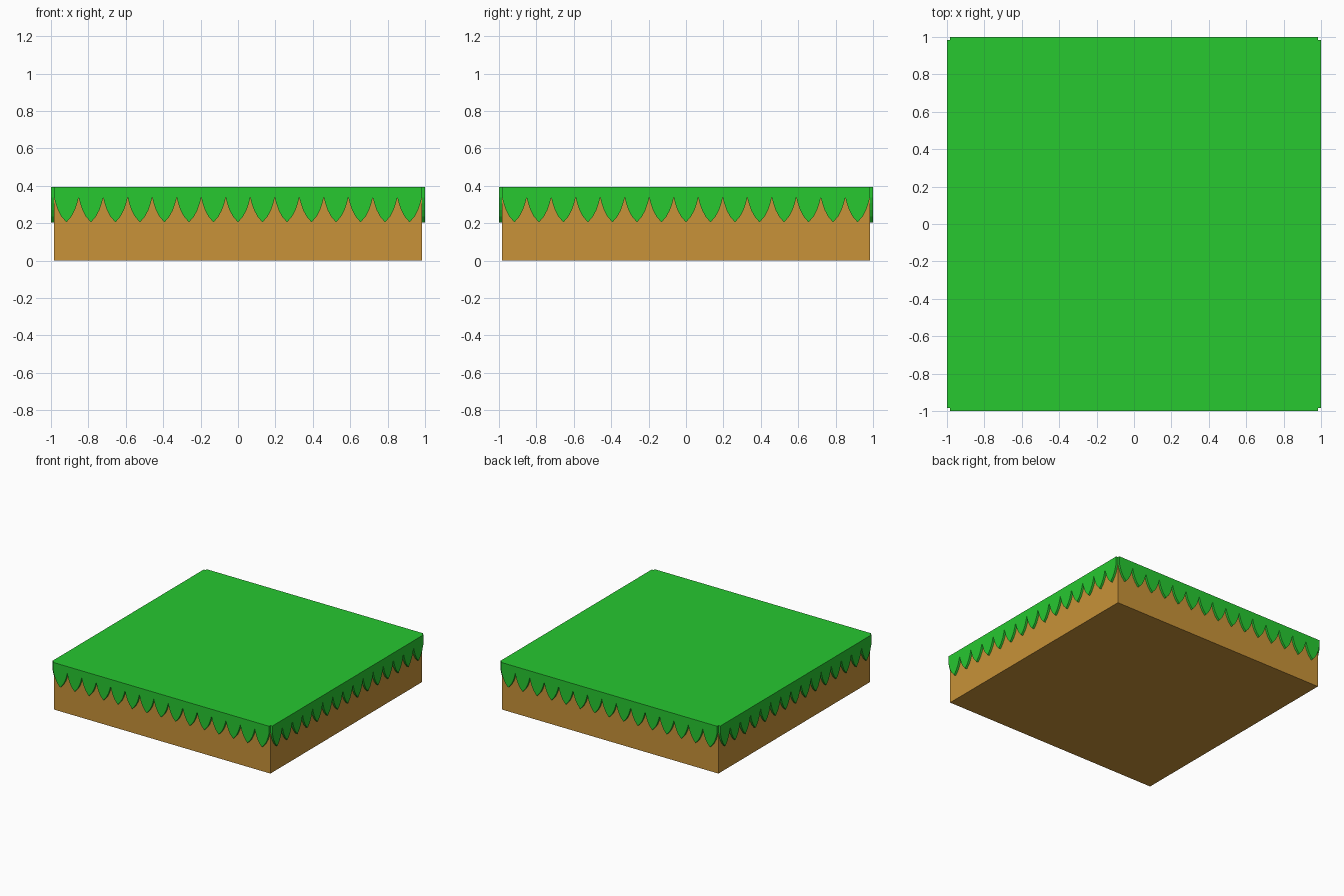
import bpy, bmesh
from math import pi
from mathutils import Matrix, Vector

if "Cube" in bpy.data.objects:
    bpy.data.objects.remove(bpy.data.objects["Cube"])

IN, OUT = 0.983, 1.0          # soil half width, grass half width
TOP, SOIL_TOP = 0.395, 0.388
TEETH = 15
PITCH = 2 * IN / TEETH


def finish(name, bm, color):
    bmesh.ops.remove_doubles(bm, verts=bm.verts, dist=1e-5)
    bmesh.ops.recalc_face_normals(bm, faces=bm.faces)
    mesh = bpy.data.meshes.new(name)
    bm.to_mesh(mesh)
    bm.free()
    obj = bpy.data.objects.new(name, mesh)
    bpy.context.collection.objects.link(obj)
    mat = bpy.data.materials.new(name)
    mat.diffuse_color = color
    mat.use_nodes = True
    mat.node_tree.nodes["Principled BSDF"].inputs["Base Color"].default_value = mat.diffuse_color
    mesh.materials.append(mat)


# Soil slab
bm = bmesh.new()
bmesh.ops.create_cube(bm, size=1, matrix=Matrix.Translation((0, 0, SOIL_TOP / 2))
                      @ Matrix.Diagonal((2 * IN, 2 * IN, SOIL_TOP, 1)))
finish("soil", bm, (0.58, 0.29, 0.04, 1))

# One grass blade: fractions of the pitch, and heights
blade = [(0, .338), (.06, .307), (.15, .272), (.29, .237), (.5, .205),
         (.71, .237), (.85, .272), (.94, .307)]
edge = [(-IN + (i + u) * PITCH, z) for i in range(TEETH) for u, z in blade]
profile = edge + [(IN, .338), (IN, TOP), (-IN, TOP)]

# Grass: a toothed fringe on each side, joined by one flat top with notched corners
bm = bmesh.new()
top_outline = []
for k in range(4):
    rot = Matrix.Rotation(k * pi / 2, 3, 'Z')
    front = [bm.verts.new(rot @ Vector((x, -OUT, z))) for x, z in profile]
    back = [bm.verts.new(rot @ Vector((x, -IN, z))) for x, z in profile]
    bm.faces.new(front)
    n = len(profile)
    for i in range(n):
        j = (i + 1) % n
        if i != n - 2:        # the shared top closes this strip
            bm.faces.new((front[i], back[i], back[j], front[j]))
    top_outline += [rot @ Vector(p) for p in
                    ((-IN, -IN, TOP), (-IN, -OUT, TOP), (IN, -OUT, TOP))]
bm.faces.new([bm.verts.new(p) for p in top_outline])
finish("grass", bm, (0.02, 0.58, 0.03, 1))
